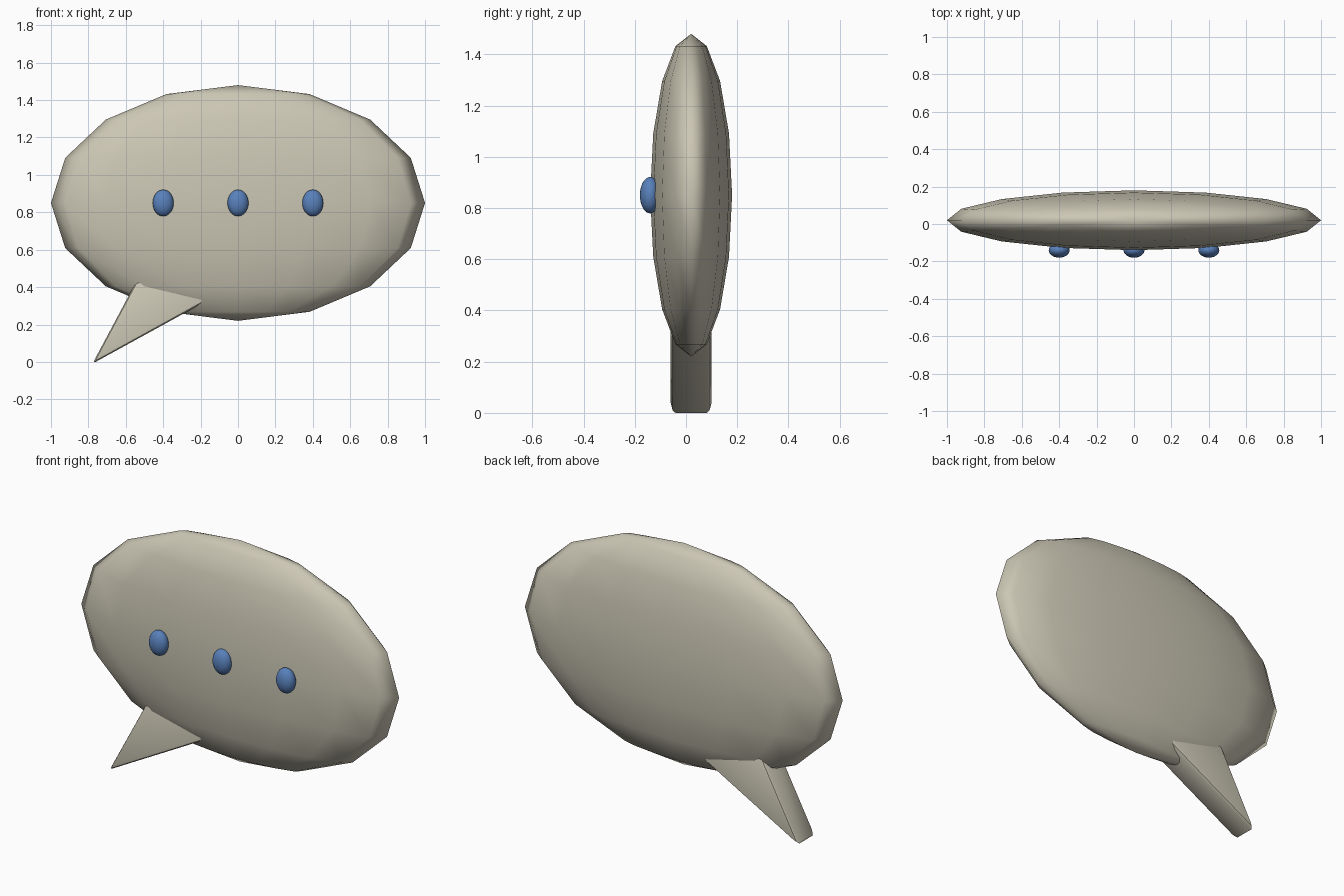
import bpy, bmesh, math
from mathutils import Matrix

if "Cube" in bpy.data.objects:
    bpy.data.objects.remove(bpy.data.objects["Cube"])


def material(name, rgb):
    m = bpy.data.materials.new(name)
    m.diffuse_color = (*rgb, 1)
    m.use_nodes = True
    m.node_tree.nodes["Principled BSDF"].inputs["Base Color"].default_value = m.diffuse_color
    return m


CREAM = material("warm_cream", (0.60, 0.57, 0.46))
BLUE = material("soft_blue", (0.10, 0.22, 0.50))


def add_object(name, bm, mat):
    mesh = bpy.data.meshes.new(name)
    bm.to_mesh(mesh)
    bm.free()
    mesh.materials.append(mat)
    ob = bpy.data.objects.new(name, mesh)
    bpy.context.collection.objects.link(ob)
    return ob


def ellipsoid(name, centre, radii, segments, rings, mat):
    bm = bmesh.new()
    bmesh.ops.create_uvsphere(bm, u_segments=segments, v_segments=rings, radius=1,
                              matrix=Matrix.Diagonal((*radii, 1)))
    for f in bm.faces:
        f.smooth = True
    ob = add_object(name, bm, mat)
    ob.location = centre
    return ob


# Flattened oval bubble
ellipsoid("bubble_body", (0, 0.02, 0.85), (1.0, 0.16, 0.63), 16, 8, CREAM)

# Row of three dots on the front
for label, x in (("left", -0.4), ("middle", 0), ("right", 0.4)):
    ellipsoid(label + "_dot", (x, -0.14, 0.85), (0.056, 0.04, 0.071), 24, 16, BLUE)

# Bubble tail: triangular prism with softened edges, its root inside the bubble
bm = bmesh.new()
profile = [(-0.778, -0.009), (-0.12, 0.352), (-0.52, 0.475)]
face = bm.faces.new([bm.verts.new((x, -0.06, z)) for x, z in profile])
ext = bmesh.ops.extrude_face_region(bm, geom=[face])
for v in ext["geom"]:
    if isinstance(v, bmesh.types.BMVert):
        v.co.y = 0.10
bmesh.ops.recalc_face_normals(bm, faces=bm.faces)
bmesh.ops.bevel(bm, geom=bm.edges[:], offset=0.02, segments=2, profile=0.5,
                affect='EDGES')
tail = add_object("bubble_tail", bm, CREAM)
bpy.context.view_layer.objects.active = tail
tail.select_set(True)
bpy.ops.object.shade_smooth_by_angle(angle=math.radians(30))
